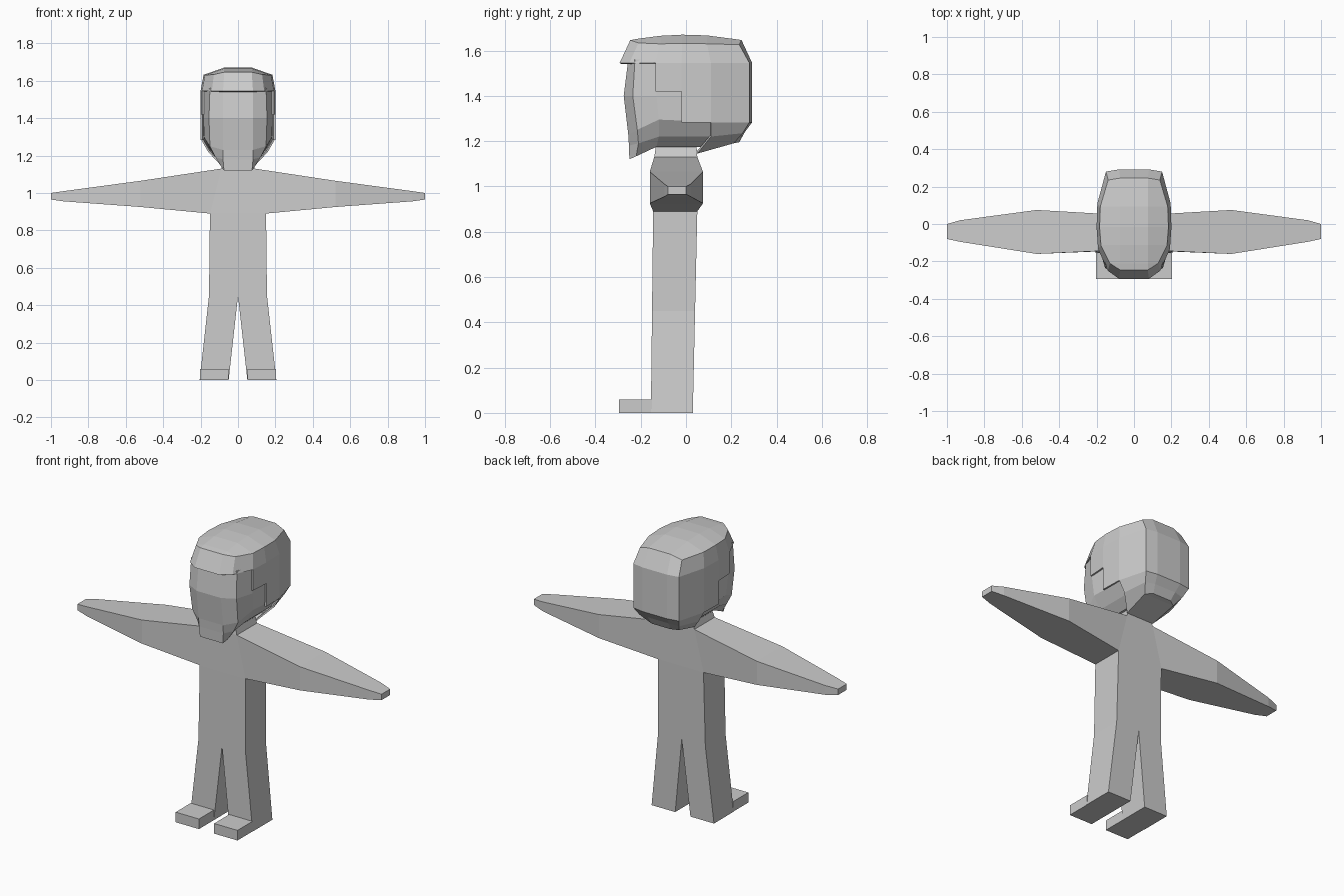
import bpy, bmesh

cube = bpy.data.objects.get("Cube")
if cube:
    bpy.data.objects.remove(cube, do_unlink=True)

GREY = (0.6, 0.6, 0.6, 1)
grey = bpy.data.materials.new("plain grey")
grey.use_nodes = True
grey.diffuse_color = GREY
grey.node_tree.nodes["Principled BSDF"].inputs["Base Color"].default_value = GREY


def finish(name, bm):
    """Weld, orient and link a flat-shaded mesh."""
    bmesh.ops.remove_doubles(bm, verts=bm.verts, dist=0.001)
    bmesh.ops.recalc_face_normals(bm, faces=bm.faces)
    mesh = bpy.data.meshes.new(name)
    bm.to_mesh(mesh)
    bm.free()
    mesh.materials.append(grey)
    obj = bpy.data.objects.new(name, mesh)
    bpy.context.collection.objects.link(obj)
    return obj


def add_face(bm, points):
    unique = []
    for p in points:
        if p not in unique:
            unique.append(p)
    if len(unique) > 2:
        bm.faces.new([bm.verts.new(p) for p in unique])


def symmetric_loft(name, rows):
    """Skin rows of left-half points, front to back; None leaves a gap."""
    bm = bmesh.new()
    full = []
    for row in rows:
        ends = [p and (0, p[1], p[2]) for p in (row[0], row[-1])]
        full.append([ends[0], *row, ends[1]])
    for upper, lower in zip(full, full[1:]):
        for i in range(len(upper) - 1):
            quad = [upper[i], upper[i + 1], lower[i + 1], lower[i]]
            if None not in quad:
                for side in (1, -1):
                    add_face(bm, [(side * x, y, z) for x, y, z in quad])
    return finish(name, bm)


def centre(row):
    """Collapse a row to the middle plane, which closes the shape."""
    return [p and (0, p[1], p[2]) for p in row]


def limb(name, sections):
    """Skin four-cornered sections, cap both ends and mirror."""
    bm = bmesh.new()
    for a, b in zip(sections, sections[1:]):
        for i in range(4):
            j = (i + 1) % 4
            add_face(bm, [a[i], a[j], b[j], b[i]])
    add_face(bm, sections[0])
    add_face(bm, sections[-1])
    obj = finish(name, bm)
    obj.modifiers.new("mirror", "MIRROR").use_mirror_merge = False
    return obj


def upright(x, y0, y1, z0, z1):
    return [(x, y0, z0), (x, y1, z0), (x, y1, z1), (x, y0, z1)]


def level(z, x0, x1, y0, y1):
    return [(x0, y0, z), (x1, y0, z), (x1, y1, z), (x0, y1, z)]


# Torso and neck
def waist(x, y0, y1, z):
    return [(x, y0, z), (x, y1, z)]


torso = [waist(0.07, -0.13, 0.045, 1.2), waist(0.09, -0.14, 0.05, 1.13),
         waist(0.15, -0.145, 0.05, 0.89), waist(0.155, -0.15, 0.04, 0.45)]
symmetric_loft("torso", [centre(torso[0]), *torso, centre(torso[-1])])

# Arms, rooted on the sloping shoulder
root = [*torso[2], *reversed(torso[1])]
limb("arms", [root, upright(0.52, -0.16, 0.075, 0.925, 1.065),
              upright(0.93, -0.095, 0.02, 0.955, 1.01),
              upright(1, -0.08, 0, 0.965, 1)])

# Legs and feet
limb("legs", [level(0.45, 0, 0.155, -0.15, 0.04),
              level(0, 0.05, 0.205, -0.155, 0.03)])
limb("feet", [upright(0.05, -0.295, -0.15, 0, 0.06),
              upright(0.203, -0.295, -0.15, 0, 0.06)])

# Face: brow, cheek, jaw crease, lower jaw, chin
face = [
    [(0.08, -0.255, 1.56), (0.15, -0.225, 1.56), (0.18, -0.13, 1.56), (0.18, 0.11, 1.56)],
    [(0.08, -0.275, 1.4), (0.155, -0.235, 1.4), (0.185, -0.13, 1.4), (0.185, 0.11, 1.4)],
    [(0.08, -0.255, 1.23), (0.15, -0.215, 1.25), (0.18, -0.12, 1.295), (0.185, 0.11, 1.285)],
    [(0.08, -0.252, 1.18), (0.12, -0.21, 1.19), (0.14, -0.12, 1.22), (0.14, 0.11, 1.22)],
    [(0.075, -0.25, 1.12), (0.085, -0.22, 1.133), (0.09, -0.13, 1.175), (0.09, 0.11, 1.175)],
]
symmetric_loft("face", [centre(face[0]), *face, centre(face[-1])])

# Hair: one outline, stacked into walls, with a domed crown and tucked nape
outline = [(0.08, -0.293), (0.14, -0.25), (0.192, -0.135), (0.2, -0.02),
           (0.196, 0.11), (0.15, 0.28), (0.08, 0.292)]


def wall(z, skip=0):
    return [None if i < skip else (x, y, z) for i, (x, y) in enumerate(outline)]


def dome(limit):
    row = []
    for x, y in outline:
        x, y = x * 0.92, y * 0.84
        z = 1.67 - 0.4 * y * y - 0.35 * max(0, x - 0.075)
        row.append((x, y, z) if x < limit else (limit, y, 1.67 - 0.4 * y * y))
    return row


gap = [None] * 4
nape_mid = gap + [(0.16, 0.11, 1.22), (0.13, 0.25, 1.235), (0.07, 0.26, 1.24)]
nape_low = gap + [(0.09, 0.05, 1.145), (0.1, 0.21, 1.19), (0.06, 0.235, 1.195)]
crown = dome(0.075)
hair = symmetric_loft("hair", [centre(crown), crown, dome(1), wall(1.545), wall(1.42, 2),
                               wall(1.283, 3), nape_mid, nape_low, centre(nape_low)])
shell = hair.modifiers.new("thickness", "SOLIDIFY")
shell.thickness = 0.01
shell.offset = -1
